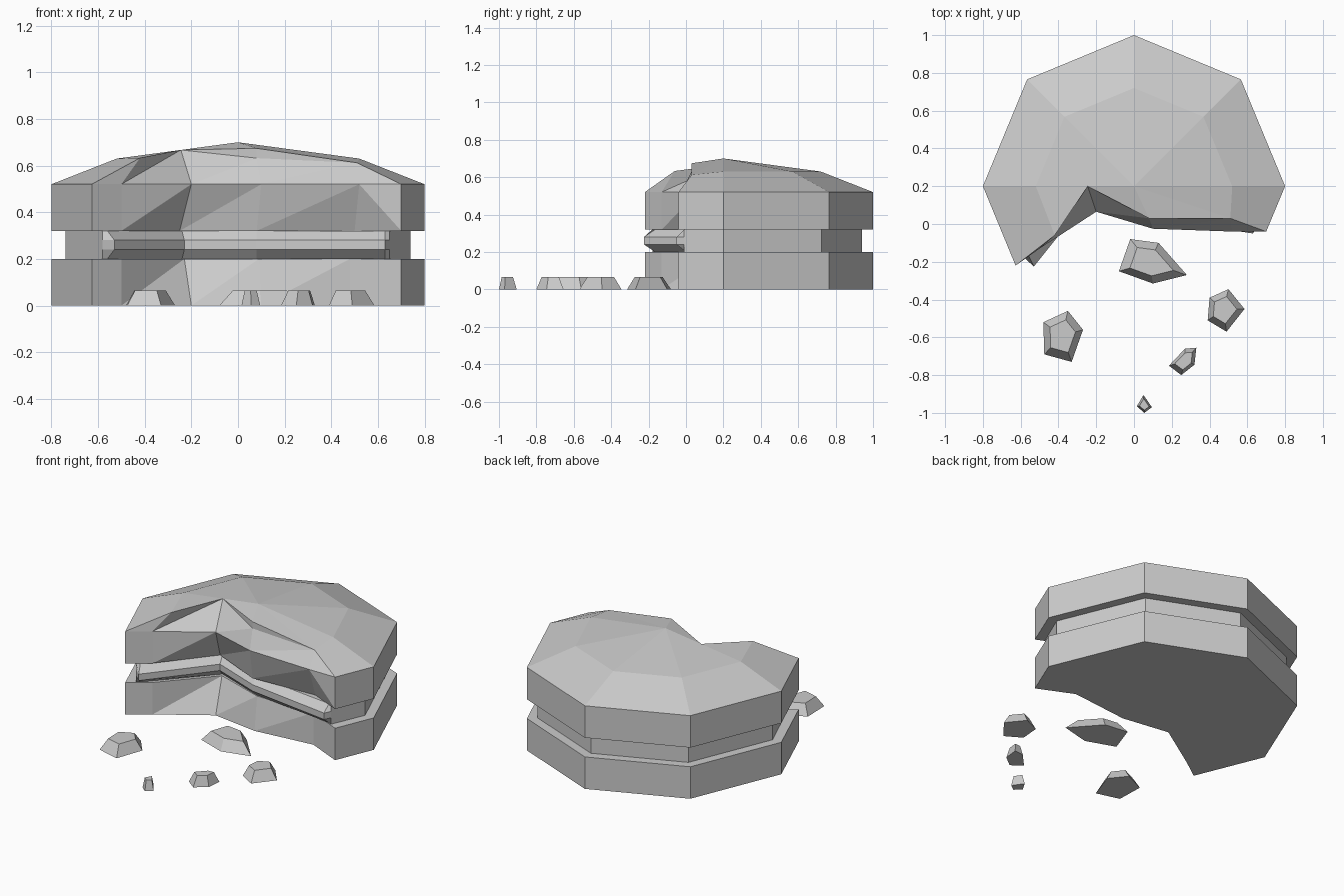
import bpy, bmesh, math
from mathutils import Vector

if "Cube" in bpy.data.objects:
    bpy.data.objects.remove(bpy.data.objects["Cube"])

# Single flat colour
grey = bpy.data.materials.new("plain_grey")
grey.use_nodes = True
colour = (0.6, 0.6, 0.6, 1)
grey.diffuse_color = colour
bsdf = grey.node_tree.nodes["Principled BSDF"]
bsdf.inputs["Base Color"].default_value = colour
bsdf.inputs["Roughness"].default_value = 0.9


def back_arc(radius):
    """Back half of an octagon, from the left side round to the right."""
    pts = []
    for k in range(5):
        a = math.pi - k * math.pi / 4
        pts.append((radius * math.cos(a), 0.2 + radius * math.sin(a)))
    return pts


def outline(radius, ends, bite):
    """Closed outline: left end, back arc, right end, bite from right to left."""
    return [ends[0]] + back_arc(radius) + [ends[1]] + bite[::-1]


def ring(bm, pts, z):
    return [bm.verts.new((*p[:2], p[2] if len(p) > 2 else z)) for p in pts]


def skin(bm, low, high, first_bite=None):
    """Join two rings; bite quads are split along a fixed diagonal."""
    n = len(low)
    for i in range(n):
        j = (i + 1) % n
        quad = (low[i], low[j], high[j], high[i])
        if first_bite is not None and i >= first_bite:
            if i == first_bite:
                bm.faces.new((quad[0], quad[1], quad[2]))
                bm.faces.new((quad[0], quad[2], quad[3]))
            else:
                bm.faces.new((quad[0], quad[1], quad[3]))
                bm.faces.new((quad[1], quad[2], quad[3]))
        else:
            bm.faces.new(quad)


def finish(bm, name):
    bmesh.ops.remove_doubles(bm, verts=bm.verts, dist=0.0005)
    bmesh.ops.recalc_face_normals(bm, faces=bm.faces)
    mesh = bpy.data.meshes.new(name)
    bm.to_mesh(mesh)
    bm.free()
    mesh.materials.append(grey)
    obj = bpy.data.objects.new(name, mesh)
    bpy.context.collection.objects.link(obj)
    return obj


bun_ends = [(-0.627, -0.22), (0.70, -0.04)]

# Lower bun
bm = bmesh.new()
base = ring(bm, outline(0.8, bun_ends, [(-0.5, -0.13), (-0.2, 0.065), (0.1, 0.02), (0.48, 0.06)]), 0)
rim = ring(bm, outline(0.8, bun_ends, [(-0.5, -0.13), (-0.23, 0.17), (0.09, 0.06), (0.48, 0.06)]), 0.2)
skin(bm, base, rim, 6)
bm.faces.new(base)
bm.faces.new(rim)
finish(bm, "lower_bun")

# Filling with a bulging front edge
fill_ends = [(-0.58, -0.18), (0.65, -0.01)]
inner = [(-0.56, -0.165), (-0.24, 0.19), (0.08, 0.07), (0.63, 0.0)]
outer = [(-0.53, -0.225), (-0.23, 0.15), (0.08, 0.03), (0.63, -0.05)]
bm = bmesh.new()
layers = [ring(bm, outline(0.74, fill_ends, pts), z)
          for pts, z in ((inner, 0.2), (outer, 0.24), (outer, 0.28), (inner, 0.32))]
for low, high in zip(layers, layers[1:]):
    skin(bm, low, high)
bm.faces.new(layers[0])
bm.faces.new(layers[-1])
finish(bm, "filling")

# Upper bun with faceted dome
bm = bmesh.new()
under = ring(bm, outline(0.8, bun_ends, [(-0.5, -0.13), (-0.25, 0.18), (0.08, 0.03), (0.5, 0.05)]), 0.32)
brim = ring(bm, outline(0.8, bun_ends, [(-0.5, -0.13), (-0.2, 0.065), (0.1, -0.025), (0.52, -0.04)]), 0.52)
skin(bm, under, brim, 6)
bm.faces.new(under)
left, right = (-0.42, -0.06, 0.633), (0.51, 0.03, 0.612)
shoulder = ring(bm, outline(0.52, [left, right],
                [left, (-0.245, 0.2, 0.667), (0.08, 0.03, 0.632), right]), 0.63)
skin(bm, brim, shoulder, 6)

# Crown of the dome, fanned around the peak and the deepest bite point
peak = bm.verts.new((0, 0.2, 0.7))
notch = shoulder[9]
lip = bm.verts.new((0.08, 0.03, 0.674))
bm.faces.new((shoulder[0], shoulder[1], notch))
bm.faces.new((shoulder[1], shoulder[2], peak, notch))
for i in range(2, 6):
    bm.faces.new((shoulder[i], shoulder[i + 1], peak))
bm.faces.new((shoulder[6], lip, peak))
bm.faces.new((lip, notch, peak))
bm.faces.new((shoulder[6], shoulder[8], lip))
bm.faces.new((shoulder[8], notch, lip))
finish(bm, "upper_bun")

# Crumbs: tapered flat-topped chunks
crumbs = [
    [(-0.02, -0.08), (0.13, -0.1), (0.28, -0.27), (0.1, -0.315), (-0.08, -0.25)],
    [(-0.48, -0.52), (-0.35, -0.46), (-0.27, -0.56), (-0.33, -0.73), (-0.475, -0.69)],
    [(0.4, -0.39), (0.5, -0.345), (0.585, -0.45), (0.49, -0.57), (0.39, -0.51)],
    [(0.27, -0.66), (0.33, -0.655), (0.32, -0.745), (0.25, -0.8), (0.185, -0.75)],
    [(0.05, -0.905), (0.095, -0.97), (0.055, -1.0), (0.015, -0.965)],
]
for k, pts in enumerate(crumbs):
    bm = bmesh.new()
    centre = sum((Vector(p) for p in pts), Vector((0, 0))) / len(pts)
    base = ring(bm, pts, 0)
    top = ring(bm, [tuple(centre.lerp(Vector(p), 0.64)) for p in pts], 0.065)
    skin(bm, base, top)
    bm.faces.new(base)
    bm.faces.new(top)
    finish(bm, f"crumb_{k + 1}")
